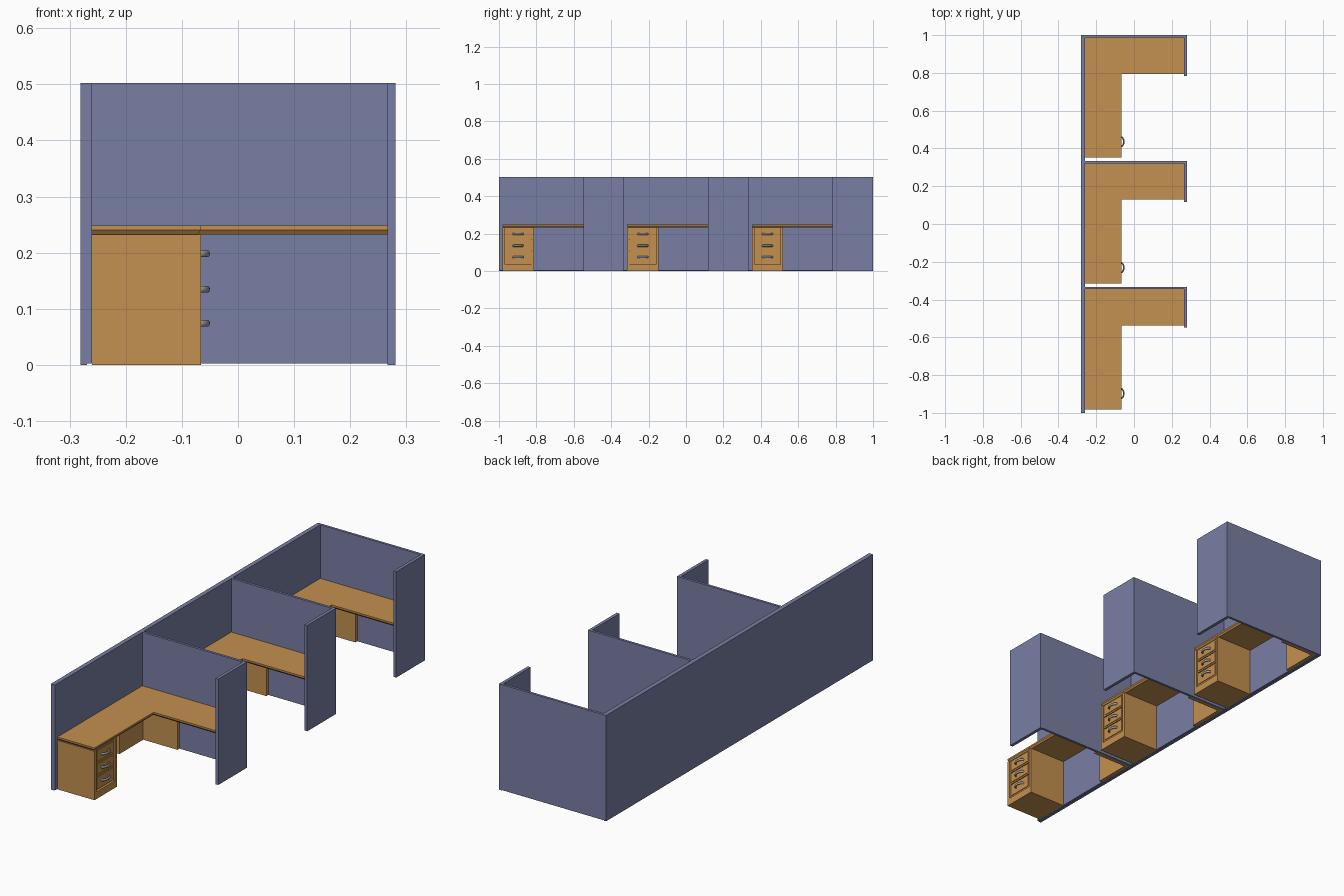
import bpy, bmesh, math

if "Cube" in bpy.data.objects:
    bpy.data.objects.remove(bpy.data.objects["Cube"])


def material(name, rgb):
    m = bpy.data.materials.new(name)
    m.diffuse_color = (*rgb, 1)
    m.use_nodes = True
    m.node_tree.nodes["Principled BSDF"].inputs["Base Color"].default_value = m.diffuse_color
    return m


FABRIC = material("blue_fabric", (0.19, 0.21, 0.37))
WOOD = material("wood", (0.55, 0.28, 0.08))
STEEL = material("steel", (0.32, 0.34, 0.35))


def finish(name, bm, mat):
    bmesh.ops.recalc_face_normals(bm, faces=bm.faces)
    me = bpy.data.meshes.new(name)
    bm.to_mesh(me)
    bm.free()
    me.materials.append(mat)
    ob = bpy.data.objects.new(name, me)
    bpy.context.collection.objects.link(ob)
    return ob


def box(name, x, y, z, mat):
    """Box from (min, max) ranges on each axis."""
    bm = bmesh.new()
    bmesh.ops.create_cube(bm, size=1)
    for v in bm.verts:
        v.co = [r[0] if c < 0 else r[1] for c, r in zip(v.co, (x, y, z))]
    return finish(name, bm, mat)


def desktop(name, y0, ym, y1):
    """L-shaped top whose lower edge is chamfered."""
    bm = bmesh.new()
    xl, xm, xr, c = -0.26, -0.066, 0.266, 0.006
    outline = [(xl, y0), (xm, y0), (xm, ym), (xr, ym), (xr, y1), (xl, y1)]
    under = [(xl, y0 + c), (xm - c, y0 + c), (xm - c, ym + c),
             (xr, ym + c), (xr, y1), (xl, y1)]
    rings = [[bm.verts.new((px, py, z)) for px, py in pts]
             for pts, z in ((under, 0.232), (outline, 0.24), (outline, 0.248))]
    for lo, hi in zip(rings, rings[1:]):
        for i in range(6):
            j = (i + 1) % 6
            bm.faces.new((lo[i], lo[j], hi[j], hi[i]))
    bm.faces.new(rings[0])
    bm.faces.new(rings[-1])
    return finish(name, bm, WOOD)


def handle(name, yc, zc):
    """Bow handle: half-ellipse tube swept in the horizontal plane."""
    bm = bmesh.new()
    steps, sides, r = 12, 10, 0.006
    a, b = 0.026, 0.016
    rings = []
    for i in range(steps + 1):
        t = math.pi * i / steps
        nx, ny = math.sin(t) / b, math.cos(t) / a
        n = math.hypot(nx, ny)
        nx, ny = nx / n, ny / n
        ring = []
        for k in range(sides):
            u = 2 * math.pi * k / sides
            d = 0.004 * math.cos(u)
            ring.append(bm.verts.new((-0.07 + b * math.sin(t) + d * nx,
                                      yc + a * math.cos(t) + d * ny,
                                      zc + r * math.sin(u))))
        rings.append(ring)
    for p, q in zip(rings, rings[1:]):
        for k in range(sides):
            j = (k + 1) % sides
            bm.faces.new((p[k], p[j], q[j], q[k]))
    bm.faces.new(rings[0])
    bm.faces.new(rings[-1])
    for f in bm.faces:
        f.smooth = len(f.verts) == 4
    return finish(name, bm, STEEL)


# Long back wall
box("back_wall", (-0.281, -0.269), (-1, 1), (0, 0.502), FABRIC)

for n in range(3):
    s = f"_{n + 1}"
    top = -0.333 + n * 0.6665          # y of the unit's partition face
    low = top - 0.648                  # y of the open end of the desk

    # Fabric panels
    box("inner_wall" + s, (-0.269, -0.26), (top - 0.667, top), (0.002, 0.502), FABRIC)
    box("partition" + s, (-0.26, 0.266), (top - 0.012, top), (0.002, 0.502), FABRIC)
    box("end_panel" + s, (0.266, 0.281), (top - 0.216, top), (0, 0.502), FABRIC)

    # Worktop and corner supports
    desktop("desktop" + s, low, top - 0.205, top - 0.012)
    box("rear_support" + s, (-0.26, -0.245), (top - 0.205, top - 0.012), (0.002, 0.232), WOOD)
    box("side_support" + s, (-0.245, -0.066), (top - 0.027, top - 0.012), (0.002, 0.232), WOOD)

    # Drawer pedestal
    end = low + 0.167
    box("pedestal_body" + s, (-0.26, -0.078), (low, end), (0.034, 0.232), WOOD)
    box("pedestal_base" + s, (-0.26, -0.066), (low, end), (0, 0.034), WOOD)
    box("left_stile" + s, (-0.078, -0.066), (low, low + 0.014), (0.034, 0.232), WOOD)
    box("right_stile" + s, (-0.078, -0.066), (end - 0.014, end), (0.034, 0.232), WOOD)
    for d, (z0, z1, zh) in enumerate(((0.038, 0.105, 0.074), (0.109, 0.166, 0.135),
                                      (0.170, 0.230, 0.198))):
        t = f"{s}_{d + 1}"
        box("drawer_front" + t, (-0.078, -0.072), (low + 0.016, end - 0.016), (z0, z1), WOOD)
        box("drawer_panel" + t, (-0.072, -0.069), (low + 0.024, end - 0.024),
            (z0 + 0.007, z1 - 0.007), WOOD)
        handle("drawer_handle" + t, (low + end) / 2, zh)
